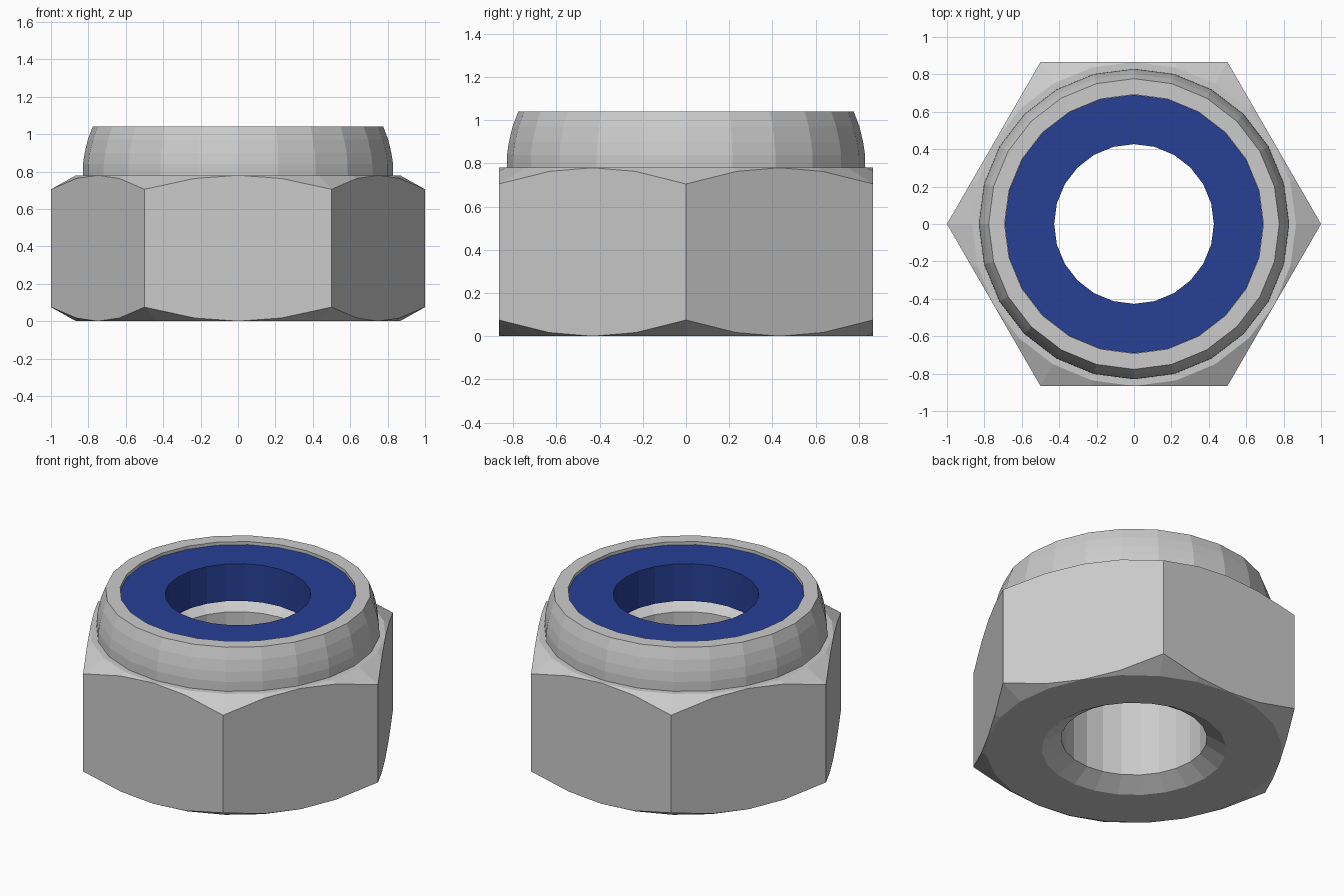
import bpy, bmesh
from math import cos, pi

if "Cube" in bpy.data.objects:
    bpy.data.objects.remove(bpy.data.objects["Cube"])

N = 24          # sides around the axis
APOTHEM = 0.866


def circle(r, z):
    return [(r, z)] * N


def hexagon(z, slope):
    """Ring on the hexagon, shifted in z where it meets the chamfer cone."""
    ring = []
    for i in range(N):
        off = ((i * 15) % 60 - 30) * pi / 180
        r = APOTHEM / cos(off)
        ring.append((r, z + slope * (r - APOTHEM)))
    return ring


def loft(name, rings):
    """Closed solid of revolution-like rings, last ring joined to the first."""
    bm = bmesh.new()
    loops = []
    for ring in rings:
        loop = []
        for i, (r, z) in enumerate(ring):
            a = 2 * pi * i / N
            loop.append(bm.verts.new((r * cos(a), r * cos(a - pi / 2), z)))
        loops.append(loop)
    for k, low in enumerate(loops):
        high = loops[(k + 1) % len(loops)]
        for i in range(N):
            j = (i + 1) % N
            bm.faces.new((low[i], low[j], high[j], high[i]))
    bmesh.ops.remove_doubles(bm, verts=bm.verts, dist=1e-4)
    bmesh.ops.recalc_face_normals(bm, faces=bm.faces)
    mesh = bpy.data.meshes.new(name)
    bm.to_mesh(mesh)
    bm.free()
    obj = bpy.data.objects.new(name, mesh)
    bpy.context.collection.objects.link(obj)
    return obj


# Hexagonal nut body: chamfered flats, rounded collar, insert pocket, bore
collar = [(0.83, 0.78), (0.829, 0.84), (0.82, 0.90), (0.803, 0.97), (0.777, 1.04)]
pocket = [(0.692, 1.04), (0.692, 0.78), (0.54, 0.78)]
bore = [(0.427, 0.71), (0.427, 0.07), (0.54, 0.0)]
loft("nut_body",
     [circle(APOTHEM, 0.0), hexagon(0.0, 0.56), hexagon(0.78, -0.56), circle(APOTHEM, 0.78)]
     + [circle(r, z) for r, z in collar + pocket + bore])

# Blue locking insert
insert = loft("locking_insert",
              [circle(r, z) for r, z in ((0.427, 0.78), (0.691, 0.78), (0.691, 1.02), (0.427, 1.02))])
blue = bpy.data.materials.new("blue_plastic")
blue.diffuse_color = (0.02, 0.05, 0.3, 1)
blue.use_nodes = True
blue.node_tree.nodes["Principled BSDF"].inputs["Base Color"].default_value = blue.diffuse_color
insert.data.materials.append(blue)
